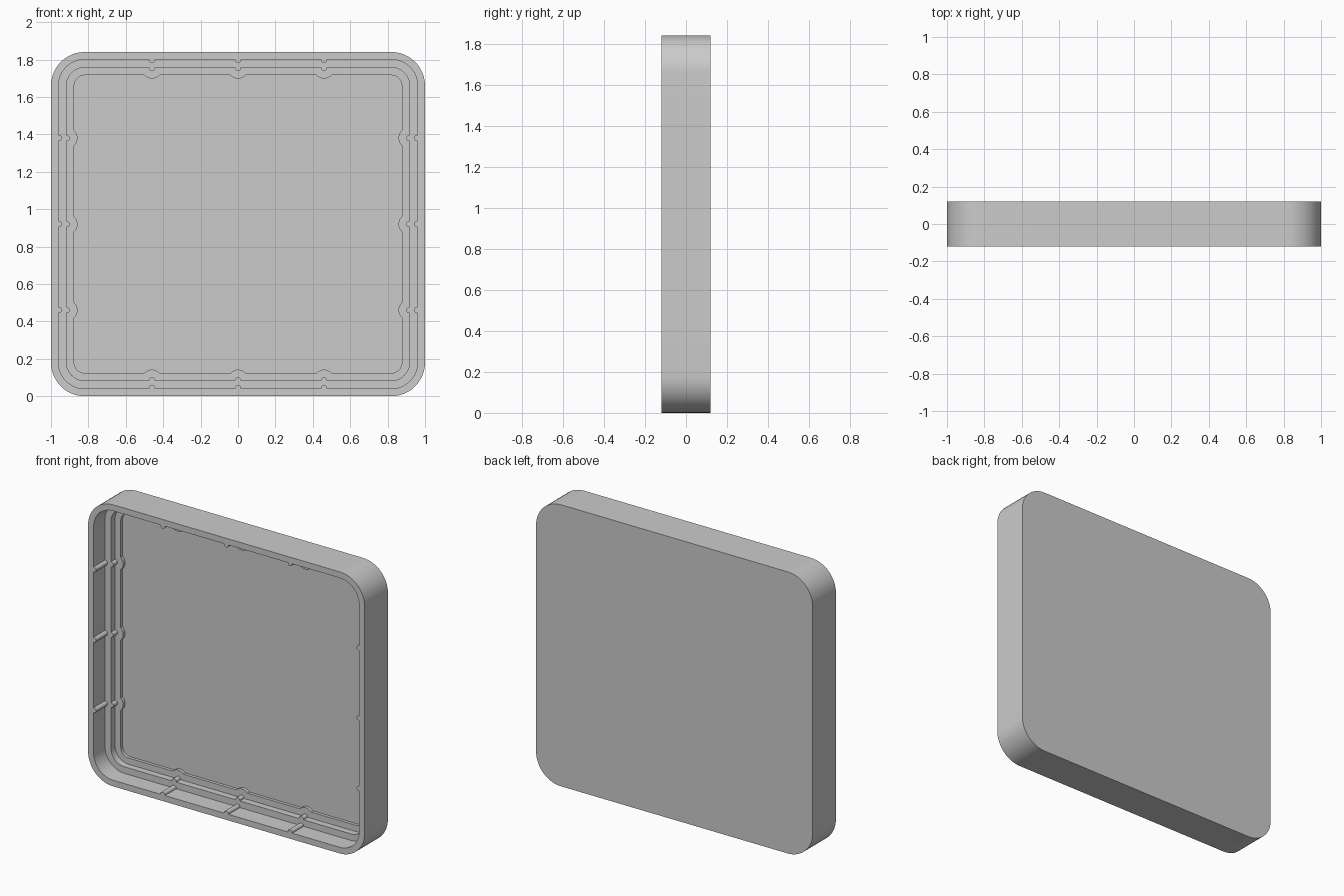
import bpy, bmesh, math

cube = bpy.data.objects.get("Cube")
if cube:
    bpy.data.objects.remove(cube, do_unlink=True)

WIDTH, HEIGHT, DEPTH = 2.0, 1.84, 0.24
CORNER = 0.18          # outer corner radius
SPACING = 0.46         # distance between ribs along each side
CORNER_STEPS, RIB_STEPS = 12, 10


def side(a, b, rib_w, rib_h):
    """Points along a straight side from a to b (counter-clockwise), with three ribs bulging inward."""
    length = math.hypot(b[0] - a[0], b[1] - a[1])
    dx, dz = (b[0] - a[0]) / length, (b[1] - a[1]) / length
    pts = []
    radius = (rib_w ** 2 + rib_h ** 2) / (2 * rib_h) if rib_h else 0
    sweep = 2 * math.atan2(rib_h, rib_w)
    for k in (-1, 0, 1):
        for i in range(RIB_STEPS + 1):
            f = 2 * i / RIB_STEPS - 1
            if rib_h:
                along = radius * math.sin(f * sweep)
                rise = rib_h - radius * (1 - math.cos(f * sweep))
            else:
                along, rise = rib_w * f, 0
            s = length / 2 + k * SPACING + along
            pts.append((a[0] + dx * s - dz * rise, a[1] + dz * s + dx * rise))
    return pts


def contour(inset, rib_w=0.016, rib_h=0.0):
    """Rounded rectangle, inset from the outline, with ribs on all four sides."""
    r = CORNER - inset
    cx, cz = WIDTH / 2 - CORNER, HEIGHT / 2 - CORNER
    centres = [(cx, -cz), (cx, cz), (-cx, cz), (-cx, -cz)]
    corners = []
    for q, (x, z) in enumerate(centres):
        angles = [math.radians(90 * (q - 1 + i / CORNER_STEPS)) for i in range(CORNER_STEPS + 1)]
        corners.append([(x + r * math.cos(t), z + r * math.sin(t)) for t in angles])
    pts = []
    for q in range(4):
        pts += corners[q]
        pts += side(corners[q][-1], corners[(q + 1) % 4][0], rib_w, rib_h)
    return pts


# Cross-section from the back edge, over the rim and down the stepped inside
outline = contour(0)
upper = contour(0.04, 0.016, 0.019)
middle = contour(0.083, 0.016, 0.018)
lower = contour(0.124, 0.04, 0.018)
front = -DEPTH / 2
sections = [(outline, DEPTH / 2), (outline, front),
            (upper, front), (upper, front + 0.117),
            (middle, front + 0.117), (middle, front + 0.16),
            (lower, front + 0.16), (lower, front + 0.18)]

bm = bmesh.new()
rings = [[bm.verts.new((x, y, z + HEIGHT / 2)) for x, z in pts] for pts, y in sections]
for r0, r1 in zip(rings, rings[1:]):
    n = len(r0)
    for i in range(n):
        j = (i + 1) % n
        bm.faces.new((r0[i], r0[j], r1[j], r1[i]))
bm.faces.new(rings[0])     # back panel
bm.faces.new(rings[-1])    # inner floor
bmesh.ops.recalc_face_normals(bm, faces=bm.faces)

mesh = bpy.data.meshes.new("stepped_lid")
bm.to_mesh(mesh)
bm.free()
lid = bpy.data.objects.new("stepped_lid", mesh)
bpy.context.collection.objects.link(lid)

# Single grey material
grey = bpy.data.materials.new("light_grey")
grey.use_nodes = True
colour = (0.6, 0.6, 0.6, 1)
grey.diffuse_color = colour
grey.node_tree.nodes["Principled BSDF"].inputs["Base Color"].default_value = colour
mesh.materials.append(grey)

bpy.ops.object.select_all(action="DESELECT")
lid.select_set(True)
bpy.context.view_layer.objects.active = lid
bpy.ops.object.shade_smooth_by_angle(angle=math.radians(30))
